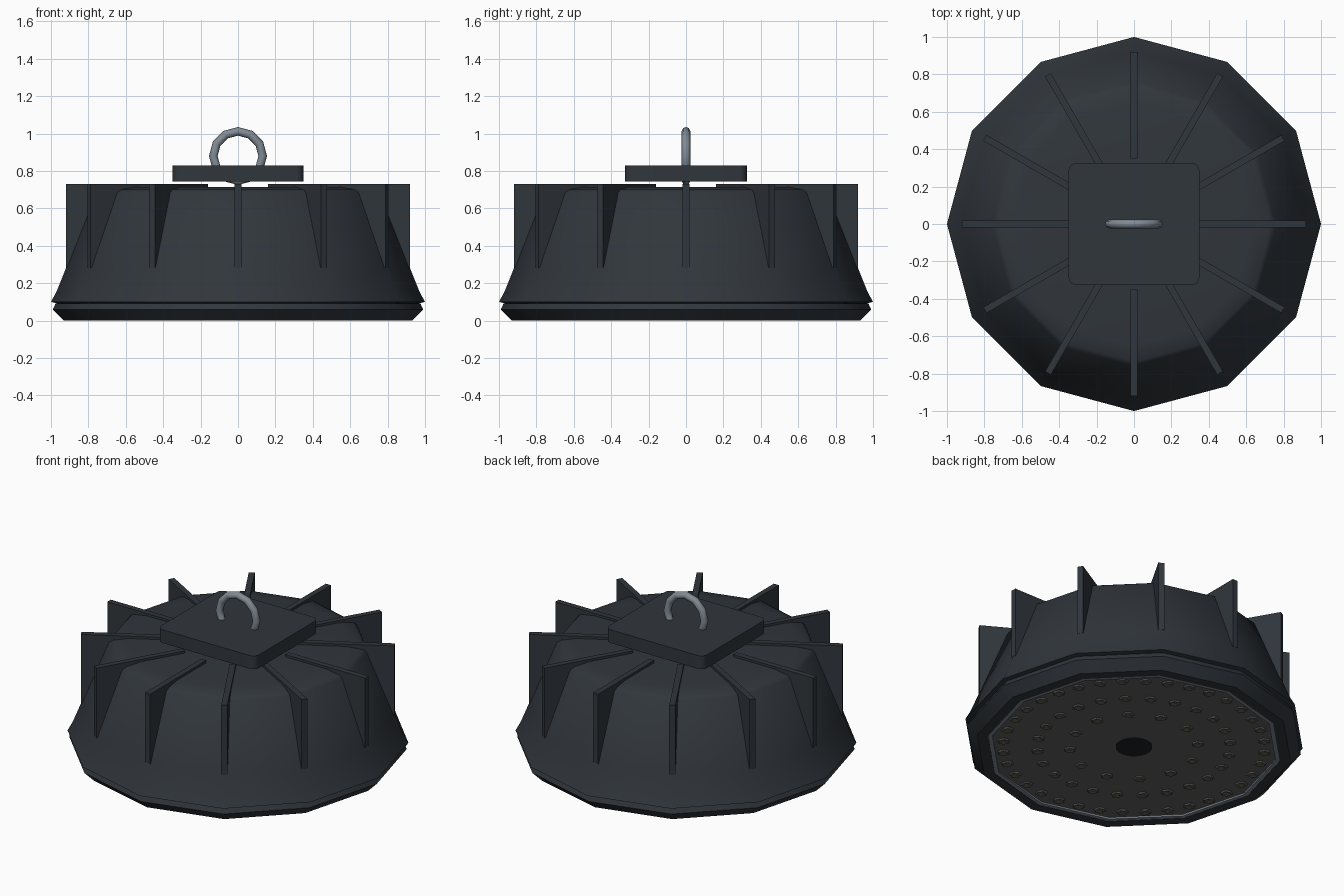
import bpy, bmesh, math
from mathutils import Matrix, Vector

if "Cube" in bpy.data.objects:
    bpy.data.objects.remove(bpy.data.objects["Cube"])


def material(name, rgb):
    m = bpy.data.materials.new(name)
    m.diffuse_color = (*rgb, 1)
    m.use_nodes = True
    m.node_tree.nodes["Principled BSDF"].inputs["Base Color"].default_value = m.diffuse_color
    return m


DARK = material("dark_metal", (0.03, 0.037, 0.045))
STEEL = material("steel", (0.22, 0.26, 0.30))
PANEL = material("panel_grey", (0.12, 0.12, 0.12))
AMBER = material("led_amber", (0.16, 0.14, 0.07))
BLACK = material("sensor_black", (0.012, 0.014, 0.017))


def finish(name, bm, mat, smooth=None):
    bmesh.ops.recalc_face_normals(bm, faces=bm.faces)
    me = bpy.data.meshes.new(name)
    bm.to_mesh(me)
    bm.free()
    ob = bpy.data.objects.new(name, me)
    bpy.context.collection.objects.link(ob)
    me.materials.append(mat)
    if smooth:
        bpy.ops.object.select_all(action='DESELECT')
        ob.select_set(True)
        bpy.context.view_layer.objects.active = ob
        bpy.ops.object.shade_smooth_by_angle(angle=math.radians(smooth))
    return ob


def lathe(name, profile, mat, n=12, closed=False, smooth=40):
    """Revolve (radius, z) points around z; cap both ends unless closed."""
    bm = bmesh.new()
    rings = [[bm.verts.new((r * math.cos(2 * math.pi * i / n),
                            r * math.sin(2 * math.pi * i / n), z))
              for i in range(n)] for r, z in profile]
    pairs = list(zip(rings, rings[1:]))
    if closed:
        pairs.append((rings[-1], rings[0]))
    else:
        bm.faces.new(rings[0])
        bm.faces.new(rings[-1])
    for a, b in pairs:
        for i in range(n):
            j = (i + 1) % n
            bm.faces.new((a[i], a[j], b[j], b[i]))
    return finish(name, bm, mat, smooth)


# Housing: twelve-sided bell, and the lower rim under it
lathe("housing", [(0.96, 0.09), (1.0, 0.10), (0.97, 0.155), (0.92, 0.28),
                  (0.76, 0.685), (0.735, 0.70), (0.645, 0.715)], DARK)
lathe("lower_rim", [(0.865, 0.0), (0.93, 0.0), (0.99, 0.06), (0.975, 0.092),
                    (0.865, 0.092)], DARK, closed=True)

# Cooling fins: thin plates that run over the shoulder
bm = bmesh.new()
outline = [(0.35, 0.73), (0.92, 0.73), (0.92, 0.28), (0.86, 0.28),
           (0.70, 0.69), (0.35, 0.69)]
for k in range(12):
    rot = Matrix.Rotation(math.radians(30 * k), 3, 'Z')
    sides = [[bm.verts.new(rot @ Vector((r, y, z))) for r, z in outline]
             for y in (-0.018, 0.018)]
    bm.faces.new(sides[0])
    bm.faces.new(sides[1])
    for i in range(len(outline)):
        j = (i + 1) % len(outline)
        bm.faces.new((sides[0][i], sides[0][j], sides[1][j], sides[1][i]))
finish("cooling_fins", bm, DARK)

# Driver box: plate with rounded vertical corners
bm = bmesh.new()
bmesh.ops.create_cube(bm, size=1, matrix=Matrix.Translation((0, 0, 0.7875))
                      @ Matrix.Diagonal((0.70, 0.65, 0.085, 1)))
upright = [e for e in bm.edges
           if abs(e.verts[0].co.z - e.verts[1].co.z) > 0.05]
bmesh.ops.bevel(bm, geom=upright, offset=0.04, segments=4, profile=0.5,
                affect='EDGES')
finish("driver_box", bm, DARK, 30)

# Hanging ring: upright torus sunk into the box
bpy.ops.mesh.primitive_torus_add(location=(0, 0, 0.88), major_radius=0.132,
                                 minor_radius=0.023, major_segments=12,
                                 minor_segments=8,
                                 rotation=(math.pi / 2, 0, 0))
ring = bpy.context.object
ring.name = "hanging_ring"
ring.data.materials.append(STEEL)
bpy.ops.object.shade_smooth_by_angle(angle=math.radians(50))

# Underside: bright trim, light panel, centre sensor
lathe("panel_trim", [(0.84, 0.002), (0.868, 0.002), (0.868, 0.03),
                     (0.84, 0.03)], STEEL, closed=True)
lathe("light_panel", [(0.85, 0.012), (0.85, 0.03)], PANEL)
lathe("centre_sensor", [(0.107, 0.008), (0.107, 0.02)], BLACK, n=24)

# Three rings of lamps: hexagonal cups with a small chip in each
cups, chips = bmesh.new(), bmesh.new()
for count, radius, phase in ((36, 0.765, 5), (24, 0.565, 0), (12, 0.375, 15)):
    for k in range(count):
        rot = Matrix.Rotation(2 * math.pi * k / count + math.radians(phase),
                              4, 'Z')
        for target, r_low, r_high, z, depth in (
                (cups, 0.03, 0.04, 0.0095, 0.009),
                (chips, 0.016, 0.016, 0.005, 0.006)):
            bmesh.ops.create_cone(
                target, cap_ends=True, segments=6, radius1=r_low,
                radius2=r_high, depth=depth,
                matrix=rot @ Matrix.Translation((radius, 0, z)))
finish("lamp_cups", cups, PANEL)
finish("lamp_chips", chips, AMBER)
